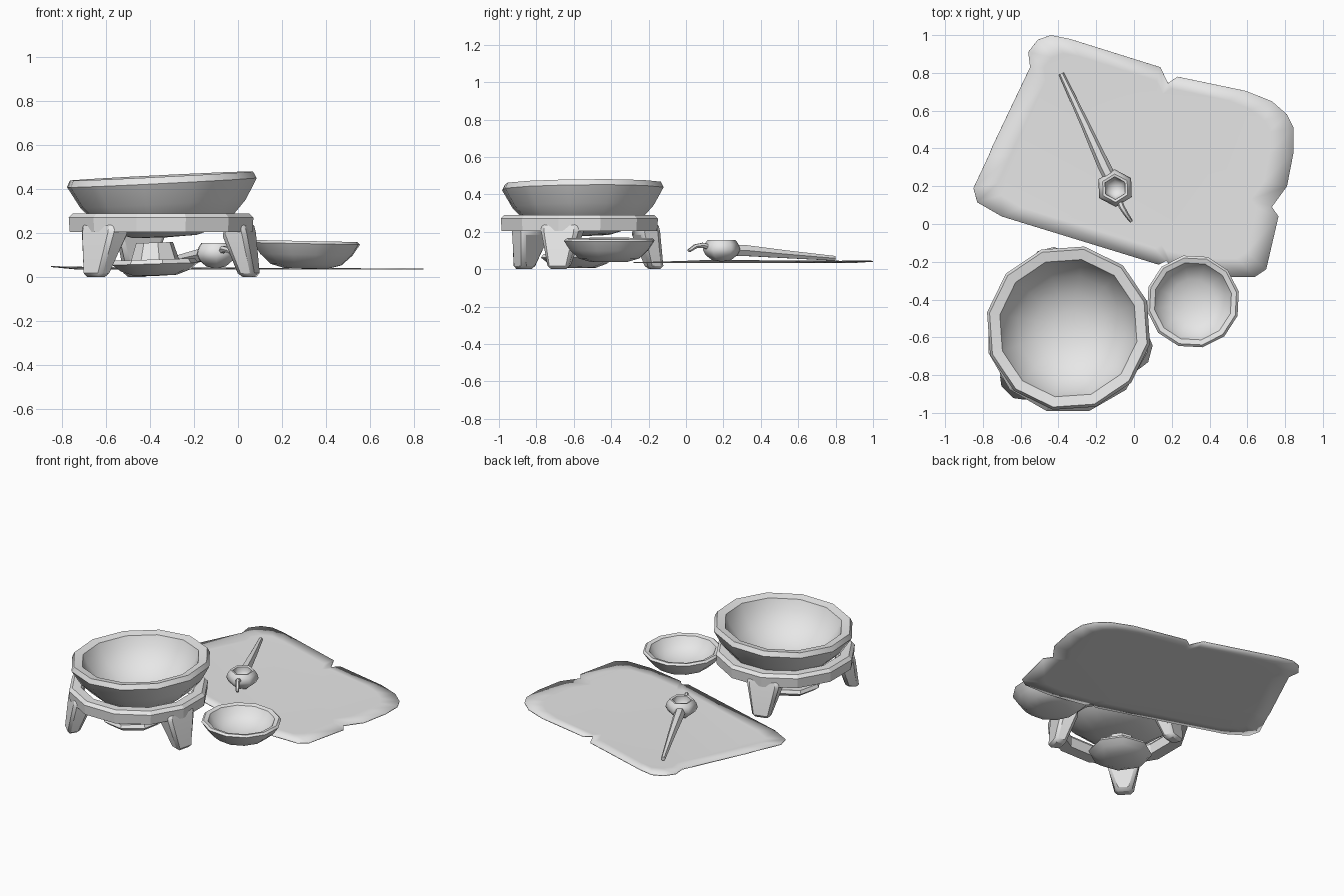
import bpy, bmesh, math
from mathutils import Vector

if "Cube" in bpy.data.objects:
    bpy.data.objects.remove(bpy.data.objects["Cube"], do_unlink=True)

clay = bpy.data.materials.new("plain grey")
clay.use_nodes = True
grey = (0.8, 0.8, 0.8, 1)
clay.diffuse_color = grey
clay.node_tree.nodes["Principled BSDF"].inputs["Base Color"].default_value = grey


def shade(obj, angle):
    bpy.ops.object.select_all(action='DESELECT')
    obj.select_set(True)
    bpy.context.view_layer.objects.active = obj
    bpy.ops.object.shade_smooth_by_angle(angle=math.radians(angle))


def finish(name, bm, loc=(0, 0, 0), angle=35):
    bmesh.ops.remove_doubles(bm, verts=bm.verts, dist=1e-5)
    bmesh.ops.recalc_face_normals(bm, faces=bm.faces)
    mesh = bpy.data.meshes.new(name)
    bm.to_mesh(mesh)
    bm.free()
    mesh.materials.append(clay)
    obj = bpy.data.objects.new(name, mesh)
    bpy.context.collection.objects.link(obj)
    obj.location = loc
    shade(obj, angle)
    return obj


def loft(bm, rings, loop=False):
    rows = [[bm.verts.new(p) for p in ring] for ring in rings]
    pairs = list(zip(rows, rows[1:]))
    if loop:
        pairs.append((rows[-1], rows[0]))
    for a, b in pairs:
        for i in range(len(a)):
            j = (i + 1) % len(a)
            bm.faces.new((a[i], a[j], b[j], b[i]))
    return rows


def lathe(name, profile, sides, phase, loc, loop=False, angle=35):
    bm = bmesh.new()
    turns = [math.radians(phase) + math.tau * i / sides for i in range(sides)]
    loft(bm, [[(r * math.cos(t), r * math.sin(t), z) for t in turns]
              for r, z in profile], loop)
    return finish(name, bm, loc, angle)


def rod(name, points, depth, angle=50):
    curve = bpy.data.curves.new(name, 'CURVE')
    curve.dimensions = '3D'
    curve.bevel_depth = depth
    curve.bevel_resolution = 1
    curve.use_fill_caps = True
    spline = curve.splines.new('POLY')
    spline.points.add(len(points) - 1)
    for p, (x, y, z, r) in zip(spline.points, points):
        p.co = (x, y, z, 1)
        p.radius = r
    curve.materials.append(clay)
    obj = bpy.data.objects.new(name, curve)
    bpy.context.collection.objects.link(obj)
    bpy.ops.object.select_all(action='DESELECT')
    obj.select_set(True)
    bpy.context.view_layer.objects.active = obj
    bpy.ops.object.convert(target='MESH')
    shade(bpy.context.object, angle)


# Large serving bowl, resting slightly askew on the stand
bowl = lathe("large_bowl", [
    (0, -.12), (.15, -.115), (.25, -.085), (.32, -.035), (.385, .035), (.44, .13),
    (.425, .16), (.37, .15), (.345, .09), (.28, .01), (.19, -.05), (.09, -.08), (0, -.085)],
    12, 19, (-.34, -.55, .3))
bowl.rotation_euler = (.01, -.05, 0)

# Round stand with three splayed legs
centre = Vector((-.35, -.57, 0))
lathe("stand_ring", [(.35, .205), (.43, .205), (.435, .27), (.415, .29), (.36, .29), (.345, .27)],
      12, 15, centre, loop=True, angle=20)


def leg_section(inner, outer, half_in, half_out, z):
    return [(inner, -half_in, z), (outer, -half_out, z),
            (outer, half_out, z), (inner, half_in, z)]


for n, turn in enumerate((225, 345, 105)):
    bm = bmesh.new()
    rows = loft(bm, [leg_section(.345, .413, .12, .1, .25),
                     leg_section(.31, .425, .115, .1, .2),
                     leg_section(.375, .455, .045, .06, 0)])
    bm.faces.new(rows[0])
    bm.faces.new(rows[-1])
    leg = finish(f"stand_leg_{n + 1}", bm, centre, 25)
    leg.rotation_euler.z = math.radians(turn)
    bevel = leg.modifiers.new("chamfer", 'BEVEL')
    bevel.width = .018
    bevel.segments = 1

# Low dish with a stubby cup beneath the stand
dish = lathe("burner_dish", [
    (0, 0), (.1, .003), (.16, .025), (.198, .055), (.185, .075), (.15, .068),
    (.112, .07), (.085, .152), (.065, .15), (.045, .12), (0, .11)],
    8, 10, (-.375, -.58, .005))
dish.rotation_euler.y = -.03

# Small bowl at the side
small = lathe("small_bowl", [
    (0, 0), (.1, .002), (.165, .02), (.215, .065), (.248, .115), (.235, .127),
    (.208, .12), (.18, .075), (.12, .04), (.05, .025), (0, .022)],
    12, 12, (.31, -.41, .037))
small.rotation_euler.y = .02

# Ladle: six sided cup, tapered handle and hooked spout
lathe("ladle_cup", [
    (0, 0), (.05, .008), (.085, .035), (.1, .065), (.09, .095), (.075, .116),
    (.06, .113), (.06, .085), (.04, .05), (0, .04)],
    6, 32, (-.1, .19, .04), angle=62)
rod("ladle_handle", [(-.125, .24, .1, 1.05), (-.16, .31, .1, 1.05), (-.26, .53, .08, .75),
                     (-.385, .795, .058, .45)], .032)
rod("ladle_spout", [(-.08, .13, .115, 1.1), (-.065, .09, .128, 1.1),
                    (-.04, .05, .122, .9), (-.015, .015, .098, .7)], .014)

# Thin hide-like mat with notched, faintly curling edges
outline = [(-.55, .83), (-.56, .91), (-.51, .975), (-.44, 1), (-.34, .98), (.14, .83),
           (.18, .745), (.23, .78), (.59, .705), (.73, .65), (.81, .58), (.845, .51),
           (.845, .38), (.81, .2), (.73, .09), (.765, .04), (.7, -.24), (.64, -.28),
           (.46, -.28), (.2, -.23), (.17, -.195), (.13, -.215), (-.7, .04),
           (-.83, .115), (-.85, .19), (-.77, .36), (-.75, .41)]
middle = Vector((0, .36))


def shrunk(scale, z):
    return [(*(middle + (Vector(p) - middle) * scale), z) for p in outline]


edge = [(x, y, .036 + .012 * max(0, -x - .45) / .4 + .006 * max(0, y - .6) / .4)
        for x, y in outline]
bm = bmesh.new()
rows = loft(bm, [edge, shrunk(.85, .036)])
bm.faces.new(rows[-1])
mat = finish("floor_mat", bm)
solid = mat.modifiers.new("thickness", 'SOLIDIFY')
solid.thickness = .005
solid.offset = 0
